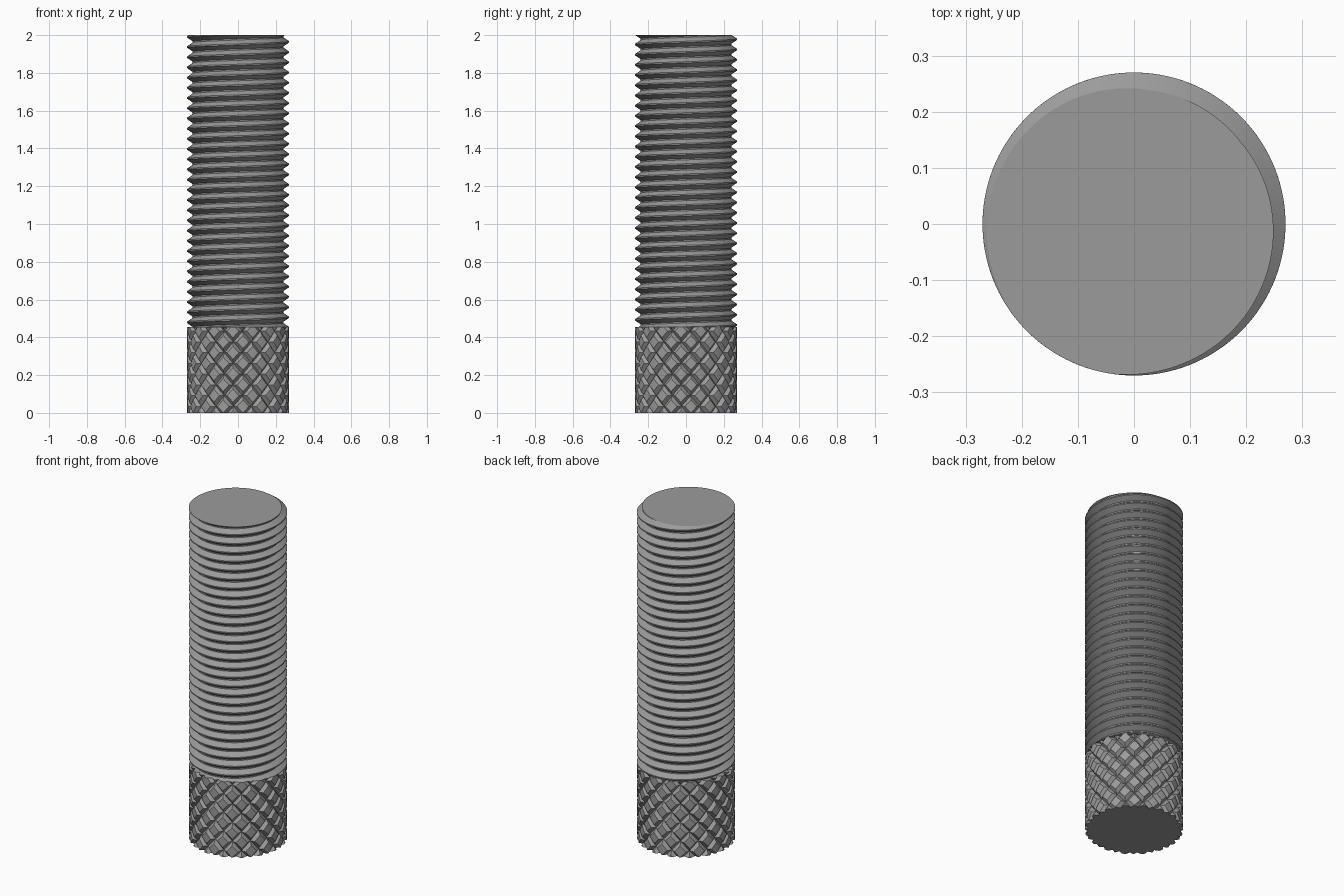
import bpy, bmesh, math

if "Cube" in bpy.data.objects:
    bpy.data.objects.remove(bpy.data.objects["Cube"])

R = 0.27          # outer radius
ROOT = 0.24       # thread root radius
HEAD = 0.455      # knurled grip height
TOP = 2.0
PITCH = 0.054

steel = bpy.data.materials.new("grey steel")
steel.diffuse_color = (0.33, 0.33, 0.33, 1)
steel.use_nodes = True
steel.node_tree.nodes["Principled BSDF"].inputs["Base Color"].default_value = steel.diffuse_color


def finish(bm, name, angle):
    bmesh.ops.recalc_face_normals(bm, faces=bm.faces[:])
    mesh = bpy.data.meshes.new(name)
    bm.to_mesh(mesh)
    bm.free()
    mesh.materials.append(steel)
    ob = bpy.data.objects.new(name, mesh)
    bpy.context.collection.objects.link(ob)
    bpy.ops.object.select_all(action='DESELECT')
    ob.select_set(True)
    bpy.context.view_layer.objects.active = ob
    bpy.ops.object.shade_smooth_by_angle(angle=math.radians(angle))


def polar(r, a, z):
    return (r * math.cos(a), r * math.sin(a), z)


# Threaded shank: helical strip, trimmed flat at both ends
N = 100
turns = math.ceil((TOP - HEAD) / PITCH) + 4
profile = [(ROOT, -0.4375), (R, -0.0625), (R, 0.0625), (ROOT, 0.4375)]
phase = math.radians(240)
bm = bmesh.new()
rows = []
for i in range(turns * N + 1):
    t = i / N - turns + 2
    a = phase + 2 * math.pi * t
    rows.append([bm.verts.new(polar(r, a, TOP + PITCH * (t + o))) for r, o in profile])
for i in range(len(rows) - 1):
    p, q = rows[i], rows[i + 1]
    for k in range(3):
        bm.faces.new((p[k], q[k], q[k + 1], p[k + 1]))
    if i + N + 1 < len(rows):
        p2, q2 = rows[i + N], rows[i + N + 1]
        bm.faces.new((p[3], q[3], q2[0], p2[0]))
for z, up in ((TOP, 1), (HEAD, -1)):
    cut = bmesh.ops.bisect_plane(bm, geom=bm.verts[:] + bm.edges[:] + bm.faces[:], dist=1e-6,
                                 plane_co=(0, 0, z), plane_no=(0, 0, up), clear_outer=True)
    edges = [e for e in cut['geom_cut'] if isinstance(e, bmesh.types.BMEdge)]
    bmesh.ops.holes_fill(bm, edges=edges, sides=0)
finish(bm, "threaded_shank", 30)

# Knurled grip: crossed V grooves whose edges follow the cell diagonals
COUNT, CELLS, ROWS = 16, 10, 40
HALF, DEPTH = 2, 0.02
cols = COUNT * CELLS
start = math.radians(-90 + 5.6)


def knurl(i, j):
    cut = 0
    for s in (i + j - ROWS + 2, i - j + ROWS - 2):
        d = s % CELLS
        cut = max(cut, 1 - min(d, CELLS - d) / HALF)
    return polar(R - DEPTH * cut, start + 2 * math.pi * i / cols, HEAD * j / ROWS)


bm = bmesh.new()
grid = [[bm.verts.new(knurl(i, j)) for i in range(cols)] for j in range(ROWS + 1)]
for j in range(ROWS):
    for i in range(cols):
        n = (i + 1) % cols
        ring = [grid[j][i], grid[j][n], grid[j + 1][n], grid[j + 1][i]]
        mid = bm.verts.new(knurl(i + 0.5, j + 0.5))
        for k in range(4):
            bm.faces.new((ring[k], ring[(k + 1) % 4], mid))
# End caps as fans
for j, z in ((0, 0), (ROWS, HEAD)):
    hub = bm.verts.new((0, 0, z))
    for i in range(cols):
        bm.faces.new((grid[j][i], grid[j][(i + 1) % cols], hub))
finish(bm, "knurled_grip", 25)
